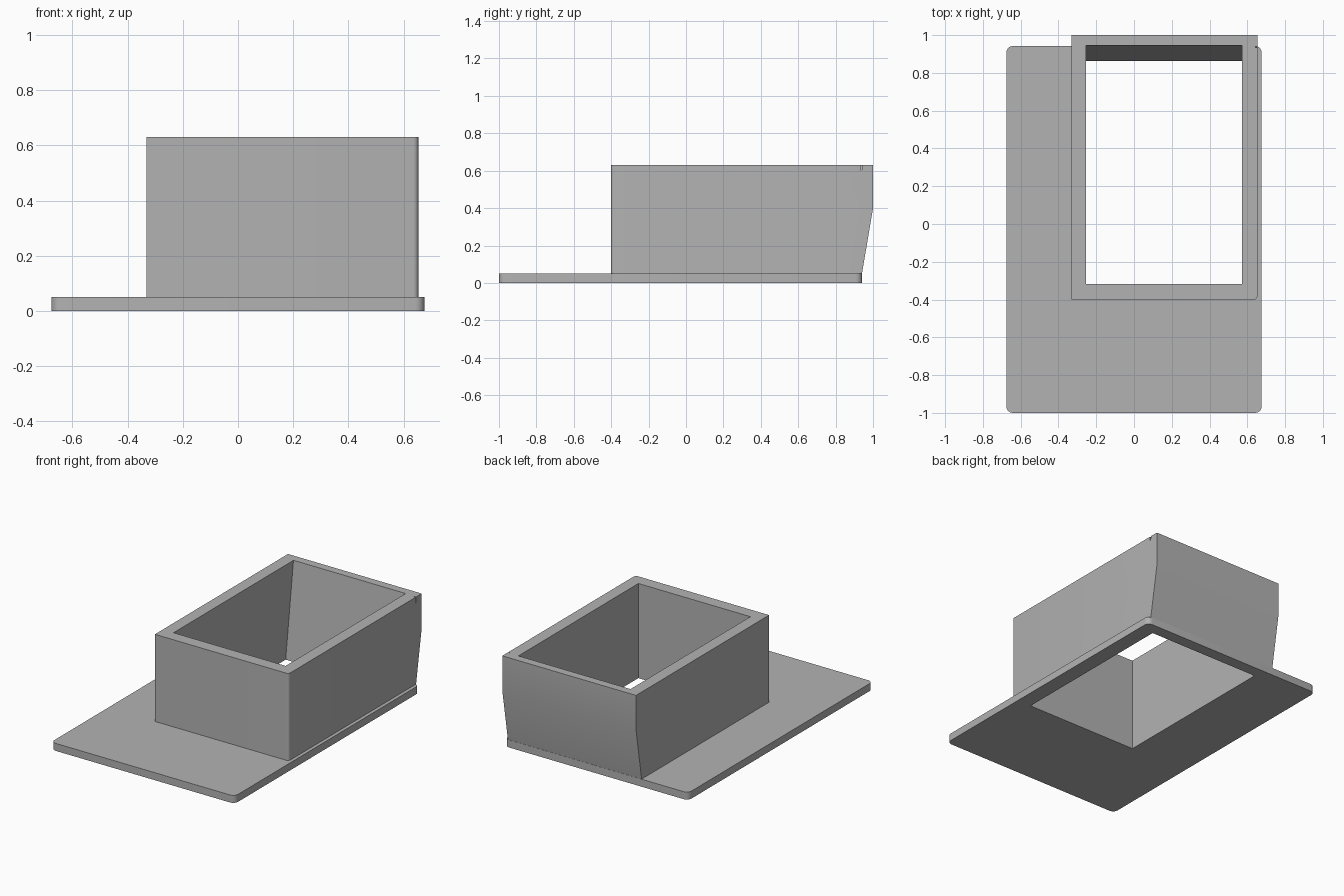
import bpy, bmesh
from math import pi, cos, sin, radians

old = bpy.data.objects.get("Cube")
if old:
    bpy.data.objects.remove(old, do_unlink=True)

grey = bpy.data.materials.new("plain_grey")
grey.use_nodes = True
colour = (0.45, 0.45, 0.45, 1)
grey.diffuse_color = colour
grey.node_tree.nodes["Principled BSDF"].inputs["Base Color"].default_value = colour


def rectangle(x0, x1, y0, y1, radii=(0, 0, 0, 0), steps=6):
    """Outline anticlockwise from front -x corner, with a radius per corner."""
    corners = [(x0, y0, 1, 1), (x1, y0, -1, 1), (x1, y1, -1, -1), (x0, y1, 1, -1)]
    points = []
    for i, ((x, y, sx, sy), r) in enumerate(zip(corners, radii)):
        if r == 0:
            points.append((x, y))
            continue
        for s in range(steps + 1):
            a = pi + (i + s / steps) * pi / 2
            points.append((x + sx * r + r * cos(a), y + sy * r + r * sin(a)))
    return points


def loft(name, layers):
    """Closed solid through (height, outline) layers."""
    bm = bmesh.new()
    rings = [[bm.verts.new((x, y, z)) for x, y in pts] for z, pts in layers]
    bm.faces.new(rings[0][::-1])
    bm.faces.new(rings[-1])
    n = len(rings[0])
    for low, high in zip(rings, rings[1:]):
        for i in range(n):
            j = (i + 1) % n
            bm.faces.new((low[i], low[j], high[j], high[i]))
    bmesh.ops.recalc_face_normals(bm, faces=bm.faces)
    mesh = bpy.data.meshes.new(name)
    bm.to_mesh(mesh)
    bm.free()
    mesh.materials.append(grey)
    obj = bpy.data.objects.new(name, mesh)
    bpy.context.collection.objects.link(obj)
    return obj


def cut(obj, cutter):
    bpy.ops.object.select_all(action="DESELECT")
    bpy.context.view_layer.objects.active = obj
    obj.select_set(True)
    mod = obj.modifiers.new("opening", "BOOLEAN")
    mod.operation = "DIFFERENCE"
    mod.solver = "EXACT"
    mod.object = cutter
    bpy.ops.object.modifier_apply(modifier=mod.name)


# Base plate with rounded corners
plate_outline = rectangle(-0.676, 0.676, -1, 0.942, (0.035,) * 4)
base_plate = loft("base_plate", [(0, plate_outline), (0.05, plate_outline)])

# Collar whose back wall leans outward, then rises straight
collar = loft("collar", [
    (z, rectangle(-0.332, 0.653, -0.4, back, (0, 0.018, 0, 0)))
    for z, back in ((0.045, 0.94), (0.4, 1), (0.63, 1))])

# Tapered shaft through collar and plate
slope = (0.945 - 0.863) / 0.63
shaft = loft("shaft_cutter", [
    (z, rectangle(-0.253, 0.573, -0.317, 0.863 + slope * z)) for z in (-0.1, 0.73)])

# Tiny nick in the rim of the +x wall
nick = loft("nick_cutter", [
    (0.59, rectangle(0.646, 0.7, 0.936, 0.939)),
    (0.65, rectangle(0.64, 0.7, 0.932, 0.942))])

cut(base_plate, shaft)
cut(collar, shaft)
cut(collar, nick)
for helper in (shaft, nick):
    bpy.data.objects.remove(helper, do_unlink=True)

# Smooth rounded corners and the gentle bend, keep edges crisp
for obj in (base_plate, collar):
    bpy.ops.object.select_all(action="DESELECT")
    bpy.context.view_layer.objects.active = obj
    obj.select_set(True)
    bpy.ops.object.shade_smooth_by_angle(angle=radians(30))
